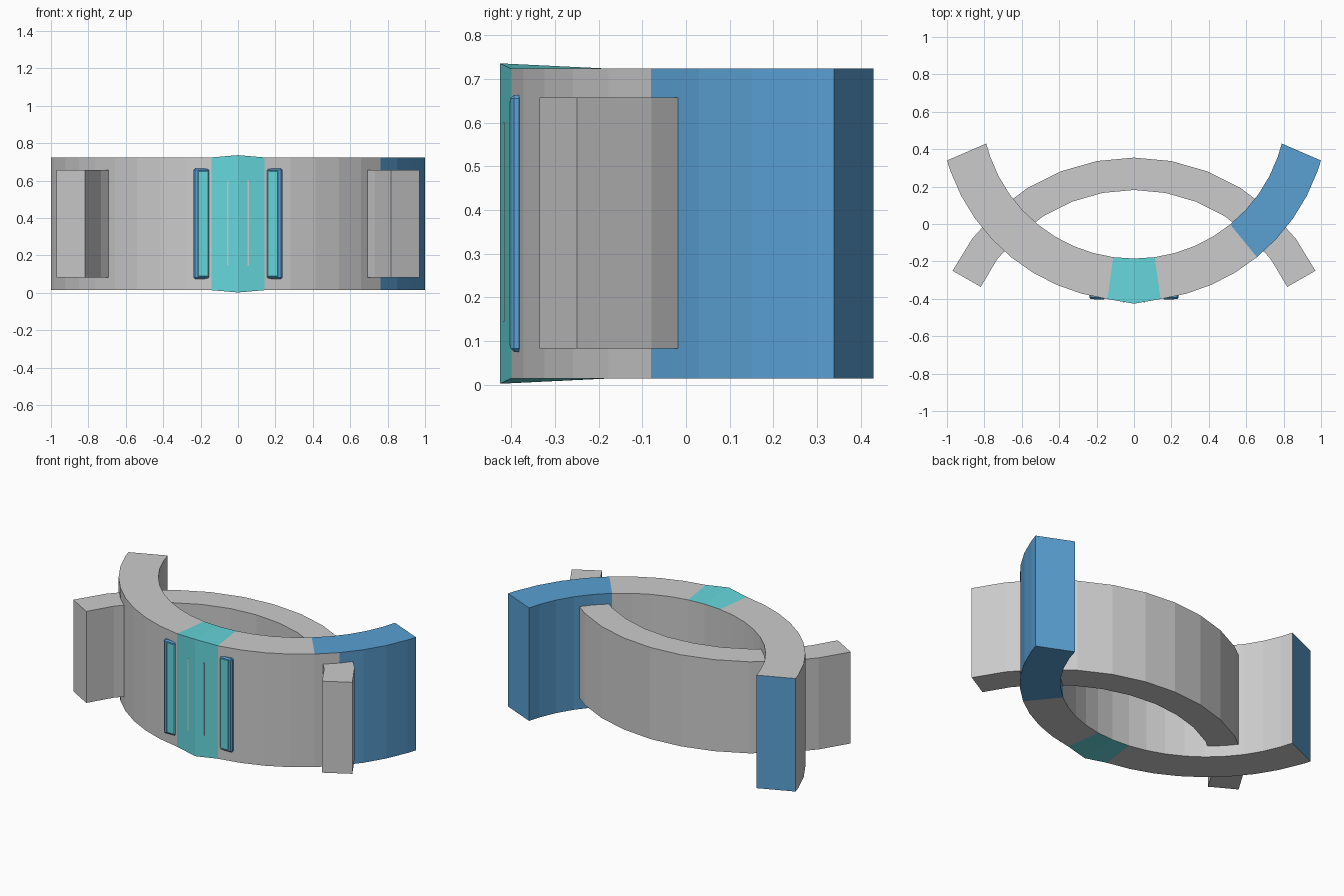
import bpy, bmesh
from math import sin, cos, radians

if "Cube" in bpy.data.objects:
    bpy.data.objects.remove(bpy.data.objects["Cube"])


def mat(name, rgb):
    m = bpy.data.materials.new(name)
    m.diffuse_color = (*rgb, 1)
    m.use_nodes = True
    m.node_tree.nodes["Principled BSDF"].inputs["Base Color"].default_value = m.diffuse_color
    return m


GREY = mat("grey", (0.8, 0.8, 0.82))
BLUE = mat("blue", (0.10, 0.35, 0.65))
TEAL = mat("teal", (0.13, 0.67, 0.71))
MATS = [GREY, BLUE, TEAL]


def finish(bm, name):
    bmesh.ops.recalc_face_normals(bm, faces=bm.faces)
    me = bpy.data.meshes.new(name)
    bm.to_mesh(me)
    bm.free()
    for m in MATS:
        me.materials.append(m)
    ob = bpy.data.objects.new(name, me)
    bpy.context.collection.objects.link(ob)
    return ob


def arc_band(name, stations, paint=None):
    """Sweep rectangular sections; station = (outer xy, inner xy, outer z range, inner z range)."""
    bm = bmesh.new()
    rings = []
    for o, i, zo, zi in stations:
        rings.append([bm.verts.new(p) for p in
                      ((*o, zo[0]), (*o, zo[1]), (*i, zi[1]), (*i, zi[0]))])
    n = len(rings) - 1
    sides = ("outer", "top", "inner", "bottom")
    for s in range(n):
        a, b = rings[s], rings[s + 1]
        for k in range(4):
            f = bm.faces.new((a[k], a[(k + 1) % 4], b[(k + 1) % 4], b[k]))
            if paint:
                f.material_index = paint(s, sides[k])
    for r in (rings[0], rings[-1]):
        f = bm.faces.new(r)
        if paint:
            f.material_index = paint(0, "cap")
    return finish(bm, name)


def box(name, x, y, z, mi, bevel=0.0):
    bm = bmesh.new()
    bmesh.ops.create_cube(bm, size=1)
    for v in bm.verts:
        for a, r in enumerate((x, y, z)):
            v.co[a] = (r[0] + r[1]) / 2 + v.co[a] * (r[1] - r[0])
    if bevel:
        bmesh.ops.bevel(bm, geom=bm.edges[:], offset=bevel, segments=1, affect='EDGES')
    for f in bm.faces:
        f.material_index = mi
    return finish(bm, name)


# Front arc: opens backwards, with a bulging centre panel and one blue arm
STEP, LAST = 7.83, 10
Z = (0.014, 0.724)
front = []
for k in range(-LAST, LAST + 1):
    s = 1 if k > 0 else -1
    ao = radians(k * STEP if abs(k) < LAST else s * 73.8)
    ai = radians(k * STEP if abs(k) < LAST else s * 75.8)
    o = (1.041 * sin(ao), 0.63 - 1.041 * cos(ao))
    i = (0.815 * sin(ai), 0.63 - 0.815 * cos(ai))
    zo = Z
    if k == 0:
        o, zo = (0, -0.426), (0.002, 0.736)
    front.append((o, i, zo, Z))


def front_paint(s, side):
    k = s - LAST
    if side == "cap":
        return 1
    if k in (-1, 0):
        return 0 if side == "inner" else 2
    if k > 5 or (k == 5 and side != "outer"):
        return 1
    return 0


arc_band("front_arc", front, front_paint)

# Back arc: lower, opens forwards and crosses the front arc
back = []
for k in range(-6, 7):
    ao, ai = radians(k * 63.9 / 6), radians(k * 64.6 / 6)
    back.append(((1.08 * sin(ao), -0.725 + 1.08 * cos(ao)),
                 (0.907 * sin(ai), -0.725 + 0.907 * cos(ai)),
                 (0.083, 0.658), (0.083, 0.658)))
arc_band("back_arc", back)

# Side pads with coloured faces, and thin ribs on the centre panel
for s, side in ((-1, "left"), (1, "right")):
    def span(a, b):
        return tuple(sorted((s * a, s * b)))
    box("pad_" + side, span(0.152, 0.238), (-0.402, -0.375), (0.075, 0.664), 1, 0.008)
    box("pad_face_" + side, span(0.156, 0.217), (-0.404, -0.39), (0.084, 0.655), 2, 0.005)
    box("rib_" + side, span(0.051, 0.058), (-0.4195, -0.405), (0.145, 0.60), 0)
